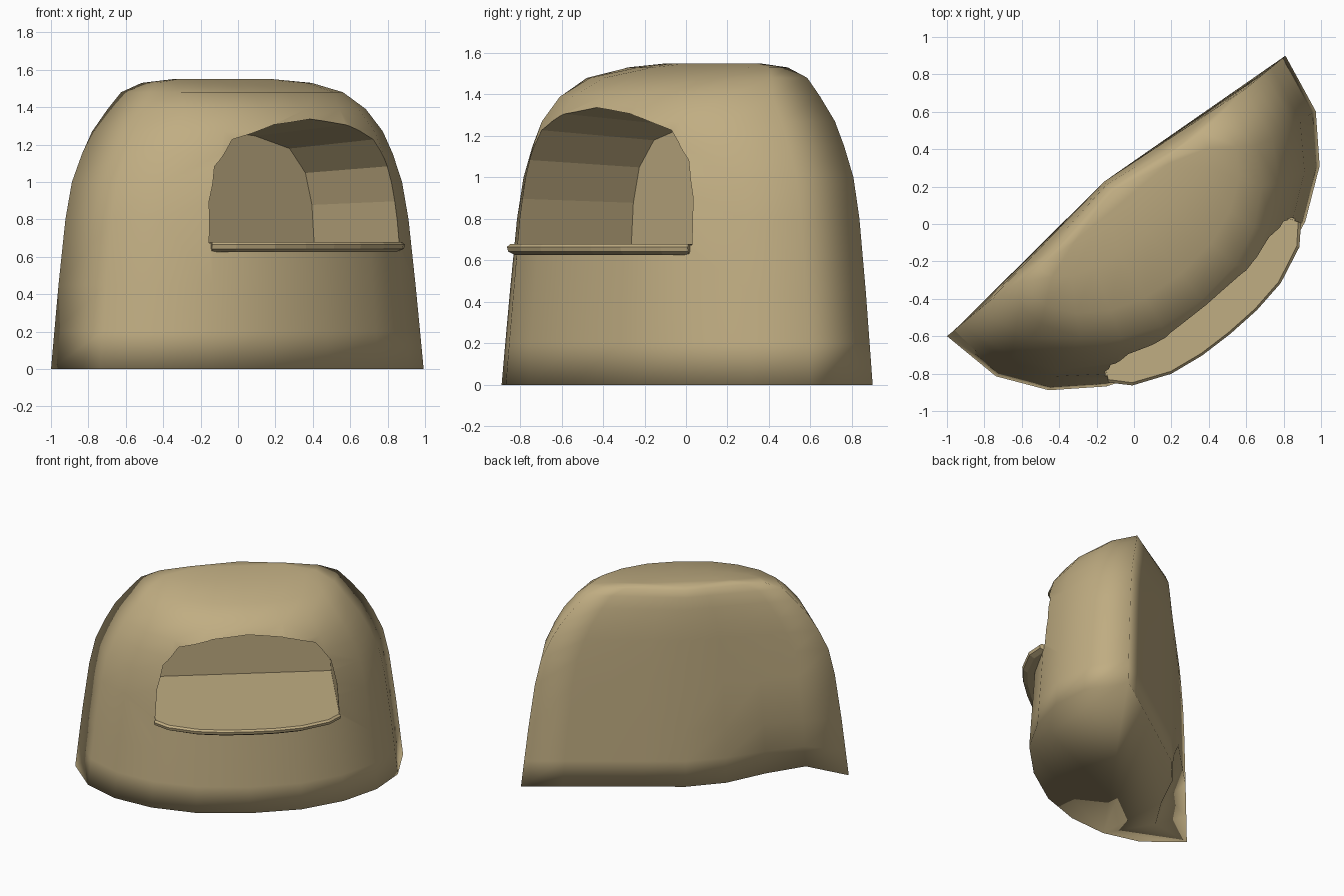
import bpy, bmesh, math

if "Cube" in bpy.data.objects:
    bpy.data.objects.remove(bpy.data.objects["Cube"])

ANGLE = math.atan2(1.5, 1.81)      # the whole oven is turned towards a room corner
CENTRE = (-0.095, 0.15, 0)

clay = bpy.data.materials.new("tan_clay")
clay.diffuse_color = (0.53, 0.42, 0.225, 1)
clay.use_nodes = True
clay.node_tree.nodes["Principled BSDF"].inputs["Base Color"].default_value = clay.diffuse_color


def loft(name, rings, smooth):
    """Skin a stack of closed rings; points are (sideways, forward, height)."""
    bm = bmesh.new()
    loops = [[bm.verts.new((u, -n, z)) for u, n, z in ring] for ring in rings]
    count = len(loops[0])
    for a, b in zip(loops, loops[1:]):
        for i in range(count):
            j = (i + 1) % count
            bm.faces.new((a[i], a[j], b[j], b[i]))
    bm.faces.new(loops[0])
    bm.faces.new(loops[-1])
    for f in bm.faces:
        f.smooth = smooth
    bmesh.ops.recalc_face_normals(bm, faces=bm.faces)
    mesh = bpy.data.meshes.new(name)
    bm.to_mesh(mesh)
    bm.free()
    mesh.materials.append(clay)
    obj = bpy.data.objects.new(name, mesh)
    obj.location = CENTRE
    obj.rotation_euler.z = ANGLE
    bpy.context.collection.objects.link(obj)
    return obj


# Domed body: curved front, shallow V-shaped back
half = [(1, 0), (.945, .367), (.80, .63), (.587, .83), (.323, .96)]
front = [(-a, b) for a, b in half] + [(0, 1)] + [(a, b) for a, b in reversed(half)]
back = [.75, .5, .25, 0, -.25, -.5, -.75]
dent = {-.75: .20, -.5: .13, -.25: .02}   # hollow at the lower back on one side


def body_ring(z, w, f, end, bulge):
    ring = [(a * w, end + b * (f - end), z) for a, b in front]
    hollow = max(0, 1 - z / .45)
    ring += [(k * w, end - bulge * (1 - abs(k)) + dent.get(k, 0) * hollow, z) for k in back]
    return ring


levels = [  # height, half width, front depth, end offset, back bulge
    (0, 1.175, .905, 0, .10), (.2, 1.152, .893, 0, .10), (.45, 1.123, .877, 0, .10),
    (.8, 1.075, .857, 0, .10), (1.0, 1.03, .84, 0, .10), (1.15, .96, .825, 0, .10),
    (1.27, .89, .80, 0, .10), (1.39, .79, .72, .01, .10), (1.48, .705, .54, .02, .10),
    (1.53, .57, .26, .03, .09), (1.55, .345, .09, .02, .05)]
body = loft("oven_body", [body_ring(*lv) for lv in levels], True)

# Arched fire chamber cut into the front
arch_half = [(.66, .675), (.645, .9), (.6, 1.09), (.49, 1.235), (.25, 1.31)]
arch = arch_half + [(0, 1.34)] + [(-u, z) for u, z in reversed(arch_half)]
mouth = [(u, 1.2, z + .05 * (z - .675)) for u, z in arch]
rear = [(u, -.01, .675 + (z - .675) * .9) for u, z in arch]
cutter = loft("chamber_cutter", [rear, mouth], False)
cutter.hide_render = True

cut = body.modifiers.new("chamber", 'BOOLEAN')
cut.operation = 'DIFFERENCE'
cut.solver = 'EXACT'
cut.object = cutter
bpy.context.view_layer.objects.active = body
body.select_set(True)
bpy.context.view_layer.update()
bpy.ops.object.modifier_apply(modifier=cut.name)
bpy.data.objects.remove(cutter)

# Thin sill curving out below the mouth
edge_half = [(.67, .74), (.58, .835), (.38, .92), (.19, .95)]
edge = edge_half + [(0, .957)] + [(-u, n) for u, n in reversed(edge_half)]
outline = edge + [(-.6, .62), (.6, .62)]


def sill_ring(z, s, inset):
    return [(u * s, n - inset, z) for u, n in outline]


loft("sill", [sill_ring(.625, .96, .035), sill_ring(.643, .995, .005),
              sill_ring(.665, 1, 0), sill_ring(.678, .985, .012)], False)
